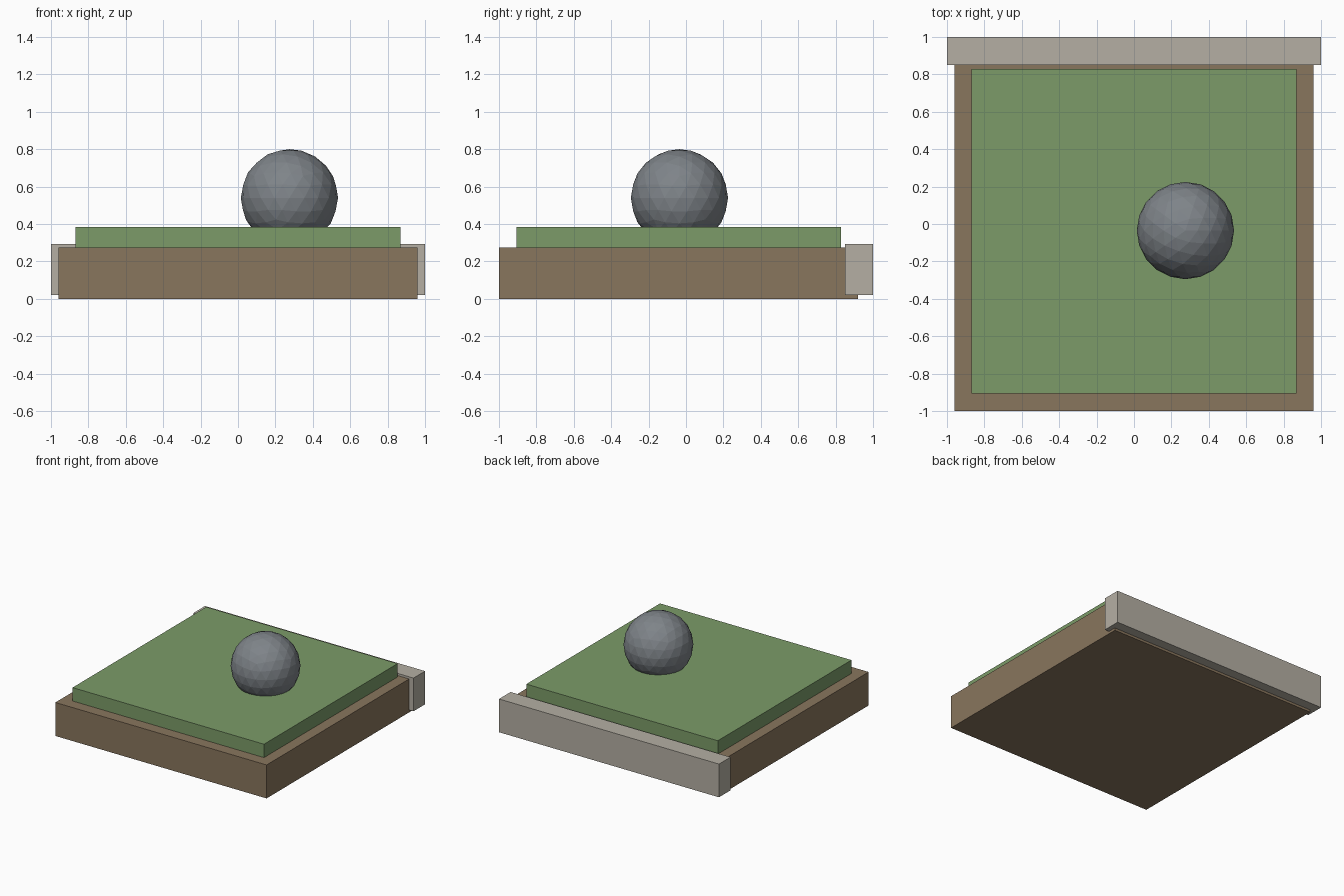
import bpy

if "Cube" in bpy.data.objects:
    bpy.data.objects.remove(bpy.data.objects["Cube"])


def paint(obj, name, rgb):
    mat = bpy.data.materials.new(name)
    mat.diffuse_color = (*rgb, 1.0)
    mat.use_nodes = True
    mat.node_tree.nodes["Principled BSDF"].inputs["Base Color"].default_value = mat.diffuse_color
    obj.data.materials.append(mat)


def box(name, lo, hi, rgb):
    bpy.ops.mesh.primitive_cube_add(size=1, location=[(a + b) / 2 for a, b in zip(lo, hi)])
    obj = bpy.context.object
    obj.name = name
    obj.scale = [b - a for a, b in zip(lo, hi)]
    bpy.ops.object.transform_apply(location=False, rotation=False, scale=True)
    paint(obj, name + "_colour", rgb)
    return obj


# Earth slab, turf layer and the stone kerb along the back
box("soil_base", (-0.96, -1.0, 0.0), (0.96, 0.92, 0.275), (0.25, 0.18, 0.11))
box("grass_top", (-0.87, -0.905, 0.275), (0.87, 0.83, 0.385), (0.20, 0.33, 0.14))
box("stone_kerb", (-1.0, 0.85, 0.02), (1.0, 1.0, 0.293), (0.46, 0.43, 0.37))

# Faceted boulder sunk slightly into the grass
bpy.ops.mesh.primitive_ico_sphere_add(subdivisions=3, radius=0.26, location=(0.275, -0.035, 0.54))
boulder = bpy.context.object
boulder.name = "boulder"
paint(boulder, "boulder_colour", (0.21, 0.23, 0.25))
